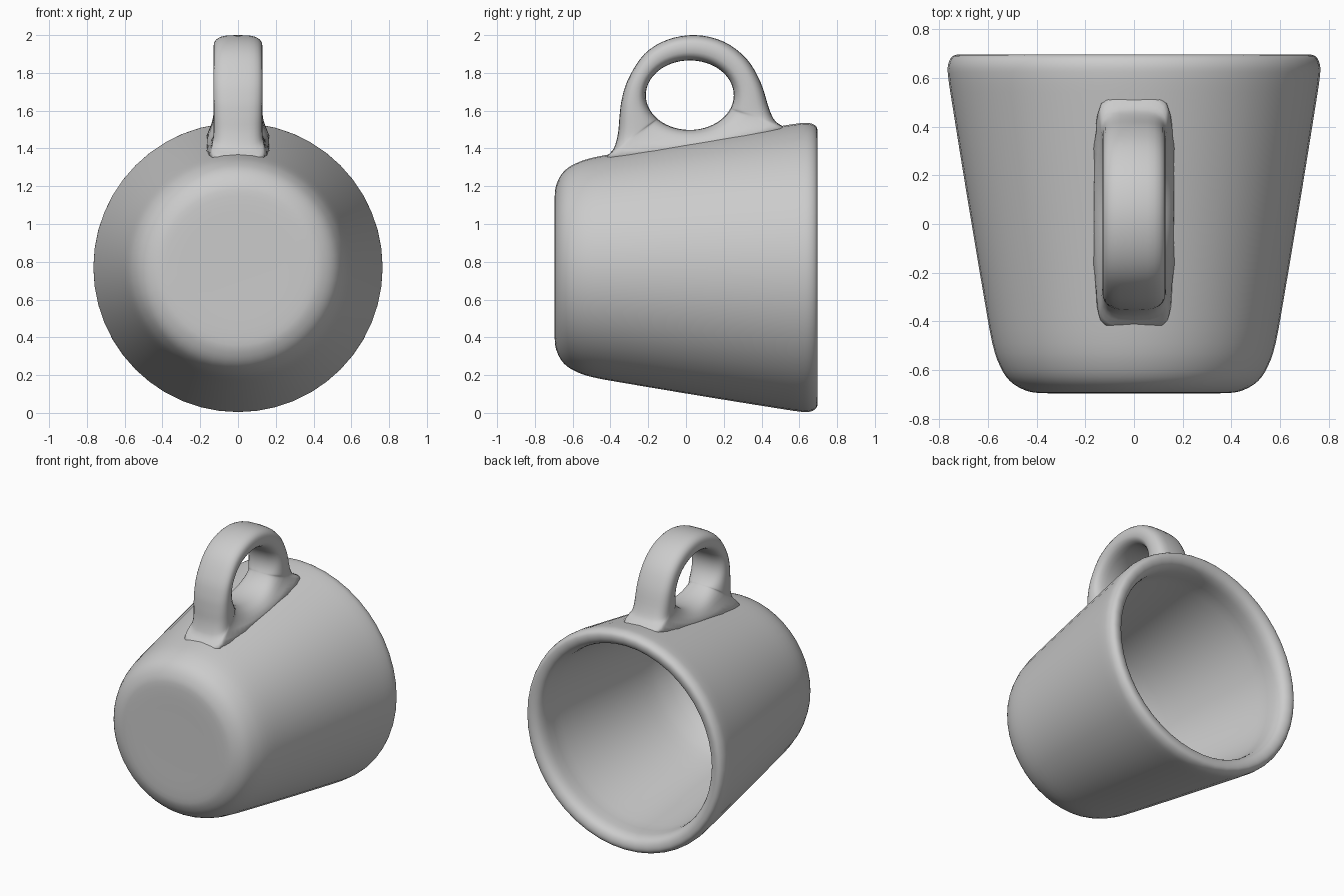
import bpy, bmesh, math

if "Cube" in bpy.data.objects:
    bpy.data.objects.remove(bpy.data.objects["Cube"])

CZ = 0.77  # height of the cup axis


def spline(pts, n, closed):
    """Catmull-Rom curve through 2D points."""
    m, out = len(pts), []
    get = (lambda i: pts[i % m]) if closed else (lambda i: pts[max(0, min(m - 1, i))])
    for i in range(m if closed else m - 1):
        a, b, c, d = (get(i + k) for k in (-1, 0, 1, 2))
        for s in range(n):
            t = s / n
            out.append(tuple(0.5 * (2 * q + (r - p) * t + (2 * p - 5 * q + 4 * r - u) * t * t
                                    + (3 * q - p - 3 * r + u) * t ** 3)
                             for p, q, r, u in zip(a, b, c, d)))
    return out if closed else out + [pts[-1]]


def skin(name, rings, closed):
    """Join rings of points into a smooth surface; open ends are capped."""
    bm = bmesh.new()
    vs = [[bm.verts.new(p) for p in ring] for ring in rings]
    n, k = len(rings), len(rings[0])
    for i in range(n if closed else n - 1):
        a, b = vs[i], vs[(i + 1) % n]
        for j in range(k):
            bm.faces.new((a[j], a[(j + 1) % k], b[(j + 1) % k], b[j]))
    if not closed:
        bm.faces.new(vs[0])
        bm.faces.new(vs[-1])
    bmesh.ops.recalc_face_normals(bm, faces=bm.faces)
    me = bpy.data.meshes.new(name)
    bm.to_mesh(me)
    bm.free()
    for p in me.polygons:
        p.use_smooth = True
    ob = bpy.data.objects.new(name, me)
    bpy.context.collection.objects.link(ob)
    return ob


# Cup lying on its side: (radius, y) from base, over the thick rim, to the inner floor
profile = [(0.2, -0.695), (0.38, -0.695), (0.45, -0.682), (0.51, -0.645), (0.55, -0.585),
           (0.582, -0.49), (0.62, -0.28), (0.687, 0.12), (0.745, 0.48), (0.763, 0.6),
           (0.764, 0.655), (0.745, 0.69), (0.71, 0.695), (0.675, 0.677), (0.655, 0.635),
           (0.649, 0.57), (0.643, 0.47), (0.595, 0.12), (0.535, -0.28), (0.495, -0.43),
           (0.44, -0.53), (0.35, -0.58), (0.2, -0.595)]
SEG = 48
skin("cup_body", [[(r * math.cos(2 * math.pi * j / SEG), y, CZ + r * math.sin(2 * math.pi * j / SEG))
                   for j in range(SEG)] for r, y in spline(profile, 3, False)], False)

# Handle: closed loop between an outer outline and an oval hole, as (y, z)
outer = [(0.05, 2.0), (0.2, 1.965), (0.32, 1.875), (0.395, 1.75), (0.44, 1.61), (0.472, 1.545),
         (0.53, 1.49), (0.38, 1.43), (0.2, 1.39), (0.0, 1.36), (-0.2, 1.33), (-0.43, 1.325),
         (-0.382, 1.40), (-0.36, 1.48), (-0.352, 1.57), (-0.34, 1.66), (-0.305, 1.77),
         (-0.22, 1.9), (-0.1, 1.975)]
HY, HZ, RY, RZ = 0.02, 1.682, 0.233, 0.184
SIDES = 24
rings = []
for y, z in spline(outer, 4, True):
    a = math.atan2((z - HZ) / RZ, (y - HY) / RY)
    iy, iz = HY + RY * math.cos(a), HZ + RZ * math.sin(a)
    ring = []
    for j in range(SIDES):
        t = 2 * math.pi * j / SIDES
        c, s = math.cos(t), math.sin(t)
        u = 0.5 + 0.5 * math.copysign(abs(c) ** 0.75, c)
        x = math.copysign(abs(s) ** 0.62, s)
        py, pz = iy + (y - iy) * u, iz + (z - iz) * u
        # flare where the handle meets the cup
        flare = max(0.0, min(1.0, (CZ + 0.667 + 0.165 * py + 0.12 - pz) / 0.14))
        ring.append((x * (0.13 + 0.04 * flare ** 3), py, pz))
    rings.append(ring)
skin("handle", rings, True)
